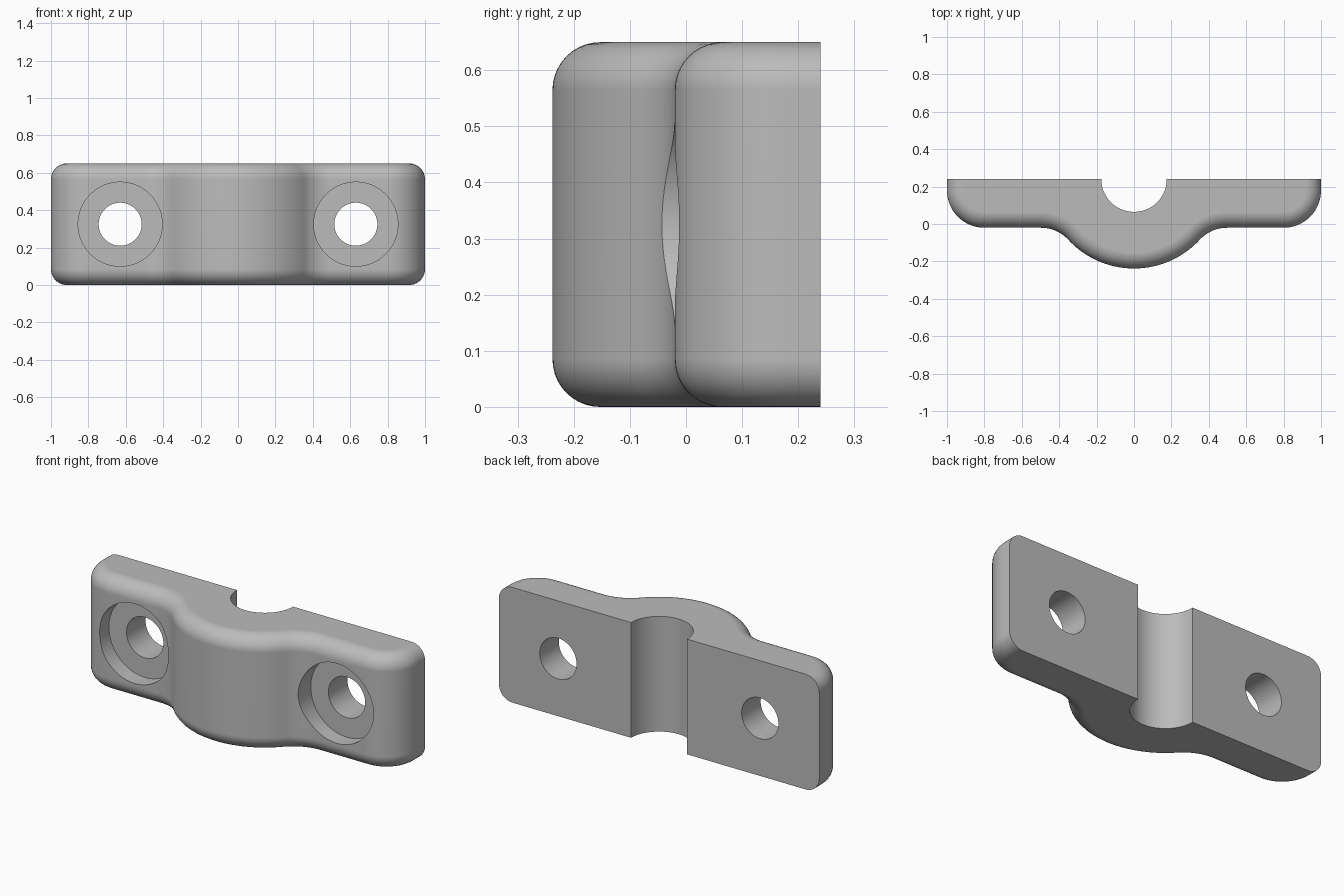
import bpy, bmesh
from math import sin, cos, pi, sqrt, atan2
from mathutils import Matrix

cube = bpy.data.objects.get("Cube")
if cube:
    bpy.data.objects.remove(cube, do_unlink=True)

HEIGHT, BACK, FLANGE = 0.65, 0.24, -0.02
GROOVE, BULGE, CORNER, VALLEY, FILLET = 0.175, 0.478, 0.2, 0.2, 0.085
HOLE_X, HOLE_R, BORE_R, BORE_FLOOR = 0.63, 0.115, 0.225, 0.07

grey = bpy.data.materials.new("plain grey")
grey.use_nodes = True
colour = (0.5, 0.5, 0.5, 1)
grey.diffuse_color = colour
grey.node_tree.nodes["Principled BSDF"].inputs["Base Color"].default_value = colour


def arc(cx, cy, r, start, end, steps):
    angles = [start + (end - start) * i / steps for i in range(steps + 1)]
    return [(cx + r * cos(a), cy + r * sin(a)) for a in angles]


def outline(inset):
    """Clamp outline, its outer edge moved inwards by inset."""
    valley_y = FLANGE - VALLEY
    valley_x = sqrt((BULGE + VALLEY) ** 2 - (BACK - valley_y) ** 2)
    join = atan2(valley_y - BACK, valley_x)
    half = [(1 - inset, BACK)]
    half += arc(1 - CORNER, FLANGE + CORNER, CORNER - inset, 0, -pi / 2, 16)
    half += arc(valley_x, valley_y, VALLEY + inset, pi / 2, join + pi, 14)
    half += arc(0, BACK, BULGE - inset, join, -pi / 2, 20)[1:]
    mirrored = [(-x, y) for x, y in reversed(half[:-1])]
    return half + mirrored + arc(0, BACK, GROOVE, pi, 2 * pi, 40)


def finish(bm, name):
    bmesh.ops.recalc_face_normals(bm, faces=bm.faces)
    mesh = bpy.data.meshes.new(name)
    bm.to_mesh(mesh)
    bm.free()
    mesh.materials.append(grey)
    obj = bpy.data.objects.new(name, mesh)
    bpy.context.collection.objects.link(obj)
    return obj


def cylinder_cutter(name, x, radius, y0, y1):
    bm = bmesh.new()
    place = Matrix.Translation((x, (y0 + y1) / 2, HEIGHT / 2)) @ Matrix.Rotation(pi / 2, 4, 'X')
    bmesh.ops.create_cone(bm, cap_ends=True, segments=64, radius1=radius,
                          radius2=radius, depth=y1 - y0, matrix=place)
    obj = finish(bm, name)
    obj.hide_render = True
    return obj


# Clamp body: stacked outlines that shrink towards both ends to round the rim
steps = 10
rim = [(FILLET * (1 - sin(t)), FILLET * (1 - cos(t)))
       for t in (pi / 2 * i / steps for i in range(steps + 1))]
layers = rim + [(d, HEIGHT - z) for d, z in reversed(rim)]
bm = bmesh.new()
rings = [[bm.verts.new((x, y, z)) for x, y in outline(d)] for d, z in layers]
for low, high in zip(rings, rings[1:]):
    for i in range(len(low)):
        j = (i + 1) % len(low)
        bm.faces.new((low[i], low[j], high[j], high[i]))
bm.faces.new(rings[0])
bm.faces.new(rings[-1])
body = finish(bm, "clamp_body")

# Screw holes and their counterbores
cutters = []
for side, x in (("left", HOLE_X), ("right", -HOLE_X)):
    cutters.append(cylinder_cutter(side + "_counterbore_cutter", x, BORE_R, -0.5, BORE_FLOOR))
    cutters.append(cylinder_cutter(side + "_hole_cutter", x, HOLE_R, -0.4, 0.5))

bpy.ops.object.select_all(action='DESELECT')
bpy.context.view_layer.objects.active = body
body.select_set(True)
for cutter in cutters:
    cut = body.modifiers.new("cut", 'BOOLEAN')
    cut.operation, cut.solver, cut.object = 'DIFFERENCE', 'EXACT', cutter
    bpy.ops.object.modifier_apply(modifier=cut.name)
for cutter in cutters:
    bpy.data.objects.remove(cutter, do_unlink=True)

# Smooth curves, crisp edges
bpy.ops.object.shade_smooth_by_angle(angle=pi / 6)
weighted = body.modifiers.new("weighted normals", 'WEIGHTED_NORMAL')
weighted.keep_sharp = True
